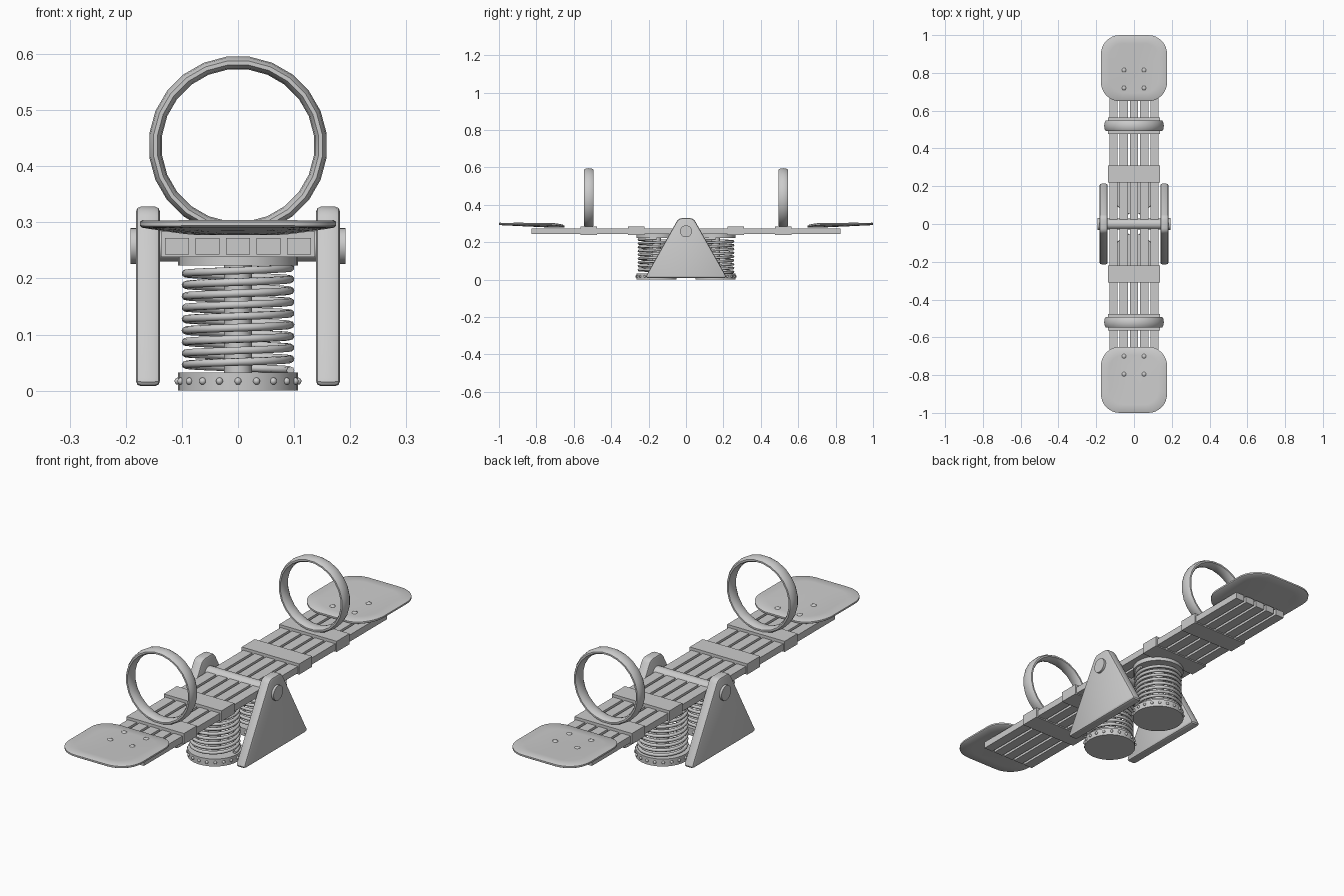
import bpy, bmesh, math
from mathutils import Matrix, Vector

if "Cube" in bpy.data.objects:
    bpy.data.objects.remove(bpy.data.objects["Cube"])


def finish(name, bm, smooth=True):
    bmesh.ops.recalc_face_normals(bm, faces=bm.faces)
    me = bpy.data.meshes.new(name)
    bm.to_mesh(me)
    bm.free()
    ob = bpy.data.objects.new(name, me)
    bpy.context.collection.objects.link(ob)
    bpy.context.view_layer.objects.active = ob
    bpy.ops.object.select_all(action='DESELECT')
    ob.select_set(True)
    if smooth:
        bpy.ops.object.shade_smooth_by_angle(angle=math.radians(35))
    return ob


def box(name, x, y, z):
    """Box from (min, max) pairs."""
    bm = bmesh.new()
    lo, hi = zip(x, y, z)
    size = [b - a for a, b in zip(lo, hi)]
    mid = [(a + b) / 2 for a, b in zip(lo, hi)]
    bmesh.ops.create_cube(bm, size=1, matrix=Matrix.Translation(mid) @ Matrix.Diagonal((*size, 1)))
    return finish(name, bm, False)


def cylinder(name, center, r, length, axis='Z', seg=32):
    bm = bmesh.new()
    rot = Matrix.Rotation(math.pi / 2, 4, 'Y') if axis == 'X' else Matrix()
    bmesh.ops.create_cone(bm, cap_ends=True, segments=seg, radius1=r, radius2=r, depth=length,
                          matrix=Matrix.Translation(center) @ rot)
    return finish(name, bm)


def rivets(name, points, scale):
    bm = bmesh.new()
    for p in points:
        bmesh.ops.create_uvsphere(bm, u_segments=10, v_segments=6, radius=1,
                                  matrix=Matrix.Translation(p) @ Matrix.Diagonal((*scale, 1)))
    return finish(name, bm)


def handle_ring(name, y, zc, major=0.148, hr=0.0115, hy=0.028, n=24, m=10):
    bm = bmesh.new()
    rows = []
    for i in range(n):
        a = 2 * math.pi * (i + 0.5) / n
        row = []
        for j in range(m):
            b = 2 * math.pi * j / m
            r = major + hr * math.cos(b)
            row.append(bm.verts.new((r * math.cos(a), y + hy * math.sin(b), zc + r * math.sin(a))))
        rows.append(row)
    for i in range(n):
        for j in range(m):
            p, q, k = rows[i], rows[(i + 1) % n], (j + 1) % m
            bm.faces.new((p[j], p[k], q[k], q[j]))
    return finish(name, bm)


HALF, MID = 0.175, 0.825


def seat_top(x, v):
    """Height of the dished seat; v runs from the inner (-) to the outer (+) end."""
    t = (v + HALF) / (2 * HALF)
    return 0.304 - 0.017 * (1 - t) * (1 - (x / HALF) ** 2)


def seat(name, side, corner=0.1, thick=0.013):
    outline = []
    for q in range(4):
        for k in range(9):
            a = math.pi / 2 * (q + k / 8)
            sx, sy = ((1, 1), (-1, 1), (-1, -1), (1, -1))[q]
            c = HALF - corner
            outline.append(Vector((sx * c + corner * math.cos(a), sy * c + corner * math.sin(a))))
    n = len(outline)
    bm = bmesh.new()

    def loop(f, dz):
        return [bm.verts.new((p.x * f, side * (MID + p.y * f), seat_top(p.x * f, p.y * f) + dz))
                for p in outline]

    fs = (0.25, 0.5, 0.75, 0.975)
    loops = ([loop(f, 0) for f in fs] + [loop(1, -0.003), loop(1, -thick + 0.003)]
             + [loop(f, -thick) for f in reversed(fs)])
    for a, b in zip(loops, loops[1:]):
        for i in range(n):
            j = (i + 1) % n
            bm.faces.new((a[i], a[j], b[j], b[i]))
    bm.faces.new(loops[0])
    bm.faces.new(loops[-1])
    return finish(name, bm)


def coil(name, y, z0, z1, r=0.0935, wire=0.007, turns=9, per=28):
    cu = bpy.data.curves.new(name, 'CURVE')
    cu.dimensions = '3D'
    cu.bevel_depth = wire
    cu.bevel_resolution = 2
    cu.use_fill_caps = True
    sp = cu.splines.new('POLY')
    n = turns * per
    sp.points.add(n)
    for i in range(n + 1):
        a = 2 * math.pi * i / per
        sp.points[i].co = (r * math.cos(a), y + r * math.sin(a), z0 + (z1 - z0) * i / n, 1)
    ob = bpy.data.objects.new(name, cu)
    bpy.context.collection.objects.link(ob)
    bpy.ops.object.select_all(action='DESELECT')
    bpy.context.view_layer.objects.active = ob
    ob.select_set(True)
    bpy.ops.object.convert(target='MESH')


def side_leg(name, side):
    """Triangular plate with rounded corners and softened edges."""
    bm = bmesh.new()
    prof = [(-0.22, 0.008), (0.22, 0.008), (0.04, 0.328), (-0.04, 0.328)]
    vs = [bm.verts.new((side * 0.139, y, z)) for y, z in prof]
    face = bm.faces.new(vs)
    ext = bmesh.ops.extrude_face_region(bm, geom=[face])
    bmesh.ops.translate(bm, vec=(side * 0.043, 0, 0),
                        verts=[v for v in ext['geom'] if isinstance(v, bmesh.types.BMVert)])
    upright = [e for e in bm.edges if abs(e.verts[0].co.x - e.verts[1].co.x) > 0.01]
    bmesh.ops.bevel(bm, geom=upright, offset=0.018, segments=3, profile=0.5, affect='EDGES')
    bmesh.ops.recalc_face_normals(bm, faces=bm.faces)
    rim = [e for e in bm.edges if abs(e.verts[0].co.x - e.verts[1].co.x) < 0.001]
    bmesh.ops.bevel(bm, geom=rim, offset=0.009, segments=2, profile=0.5, affect='EDGES')
    return finish(name, bm)


# Five long planks
for i in range(5):
    x = (i - 2) * 0.0545
    box(f"plank_{i + 1}", (x - 0.0215, x + 0.0215), (-0.827, 0.827), (0.243, 0.272))

# Pivot axle with wider end caps
cylinder("axle", (0, 0, 0.258), 0.028, 0.37, 'X', 24)
for s in (-1, 1):
    cylinder("axle_cap", (s * 0.183, 0, 0.258), 0.032, 0.018, 'X', 24)
    side_leg("side_leg", s)

for s, bolt_rows in ((-1, (0.70, 0.795)), (1, (0.72, 0.815))):
    # Seat and its bolts
    seat("seat", s)
    rivets("seat_bolts", [(x, s * y, seat_top(x, y - MID)) for x in (-0.053, 0.053) for y in bolt_rows],
           (0.012, 0.012, 0.005))
    # Cross straps and ring handle
    for y in (0.265, 0.52):
        box("cross_strap", (-0.137, 0.137), (s * y - 0.044, s * y + 0.044), (0.238, 0.284))
    handle_ring("ring_handle", s * 0.52, 0.437)
    # Spring with base, top plate and core
    cy = s * 0.158
    cylinder("spring_base", (0, cy, 0.016), 0.107, 0.032)
    cylinder("spring_top_plate", (0, cy, 0.233), 0.107, 0.02)
    cylinder("spring_core", (0, cy, 0.13), 0.025, 0.2, seg=16)
    coil("spring_coil", cy, 0.036, 0.219)
    ring = [(0.107 * math.sin(a), cy + 0.107 * math.cos(a), 0.017)
            for a in (2 * math.pi * k / 20 for k in range(20))]
    rivets("base_rivets", ring, (0.0065, 0.0065, 0.0065))
